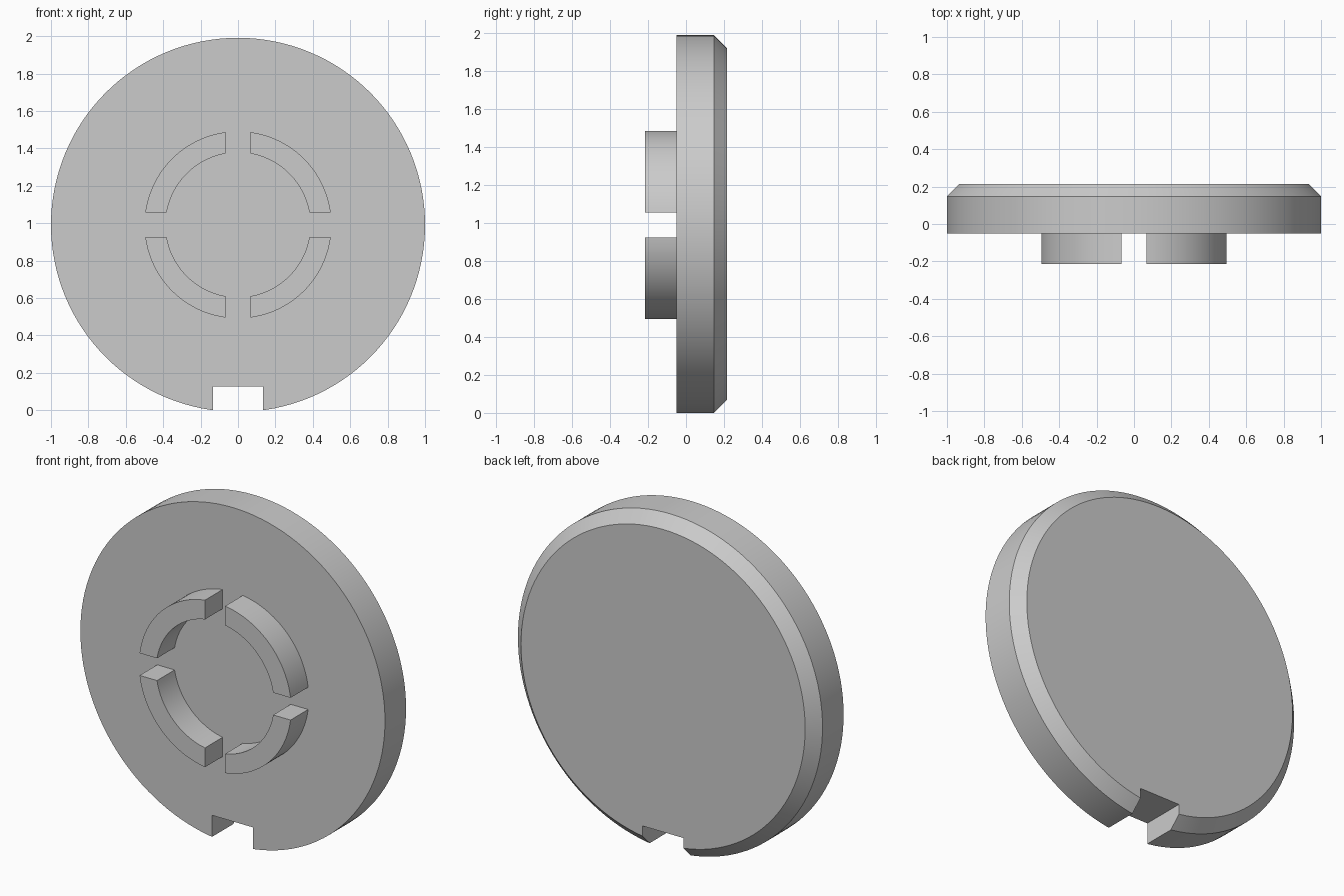
import bpy
import bmesh
from math import asin, cos, sin, pi, radians
from mathutils import Vector

if "Cube" in bpy.data.objects:
    bpy.data.objects.remove(bpy.data.objects["Cube"], do_unlink=True)

NOTCH = 0.135                              # half width of the rim notch
CENTRE_Z = (1 - NOTCH ** 2) ** 0.5         # notch corners rest on the ground
FRONT, SHOULDER, BACK = -0.05, 0.148, 0.215

grey = bpy.data.materials.new("plain grey")
grey.use_nodes = True
colour = (0.6, 0.6, 0.6, 1)
grey.diffuse_color = colour
grey.node_tree.nodes["Principled BSDF"].inputs["Base Color"].default_value = colour


def finish(name, bm):
    bmesh.ops.recalc_face_normals(bm, faces=bm.faces[:])
    mesh = bpy.data.meshes.new(name)
    bm.to_mesh(mesh)
    bm.free()
    mesh.materials.append(grey)
    obj = bpy.data.objects.new(name, mesh)
    bpy.context.collection.objects.link(obj)
    return obj


def activate(obj):
    bpy.ops.object.select_all(action="DESELECT")
    obj.select_set(True)
    bpy.context.view_layer.objects.active = obj


def smooth(obj):
    activate(obj)
    bpy.ops.object.shade_smooth_by_angle(angle=radians(30))


def prism(name, outline, y0, y1):
    """Extrude an x, z outline from y0 to y1."""
    bm = bmesh.new()
    face = bm.faces.new([bm.verts.new((x, y0, z)) for x, z in outline])
    new = bmesh.ops.extrude_face_region(bm, geom=[face])["geom"]
    verts = [v for v in new if isinstance(v, bmesh.types.BMVert)]
    bmesh.ops.translate(bm, verts=verts, vec=Vector((0, y1 - y0, 0)))
    return finish(name, bm)


# Round plate with a chamfered back rim
bm = bmesh.new()
steps = 128
rings = []
for radius, y in ((1, FRONT), (1, SHOULDER), (0.933, BACK)):
    rings.append([bm.verts.new((radius * cos(2 * pi * i / steps), y,
                                CENTRE_Z + radius * sin(2 * pi * i / steps)))
                  for i in range(steps)])
for a, b in zip(rings, rings[1:]):
    for i in range(steps):
        j = (i + 1) % steps
        bm.faces.new((a[i], a[j], b[j], b[i]))
bm.faces.new(rings[0])
bm.faces.new(rings[-1])
plate = finish("round_plate", bm)

# Square notch cut through the bottom of the rim
cutter = prism("notch_cutter", [(-NOTCH, -0.2), (NOTCH, -0.2),
                                (NOTCH, 0.128), (-NOTCH, 0.128)], -0.5, 0.5)
cutter.hide_render = True
cut = plate.modifiers.new("notch", "BOOLEAN")
cut.operation = "DIFFERENCE"
cut.solver = "EXACT"
cut.object = cutter
activate(plate)
bpy.ops.object.modifier_apply(modifier=cut.name)
bpy.data.objects.remove(cutter, do_unlink=True)
smooth(plate)


# Four curved lugs on the front, parted by straight gaps
def arc(radius, gap, count=24):
    start = asin(gap / radius)
    span = pi / 2 - 2 * start
    return [(radius * cos(start + span * i / count),
             radius * sin(start + span * i / count)) for i in range(count + 1)]


quarter = arc(0.5, 0.066) + arc(0.387, 0.066)[::-1]
for side, sx in (("left", 1), ("right", -1)):
    for level, sz in (("upper", 1), ("lower", -1)):
        outline = [(sx * x, CENTRE_Z + sz * z) for x, z in quarter]
        smooth(prism(f"{level}_{side}_lug", outline, -BACK, FRONT))
